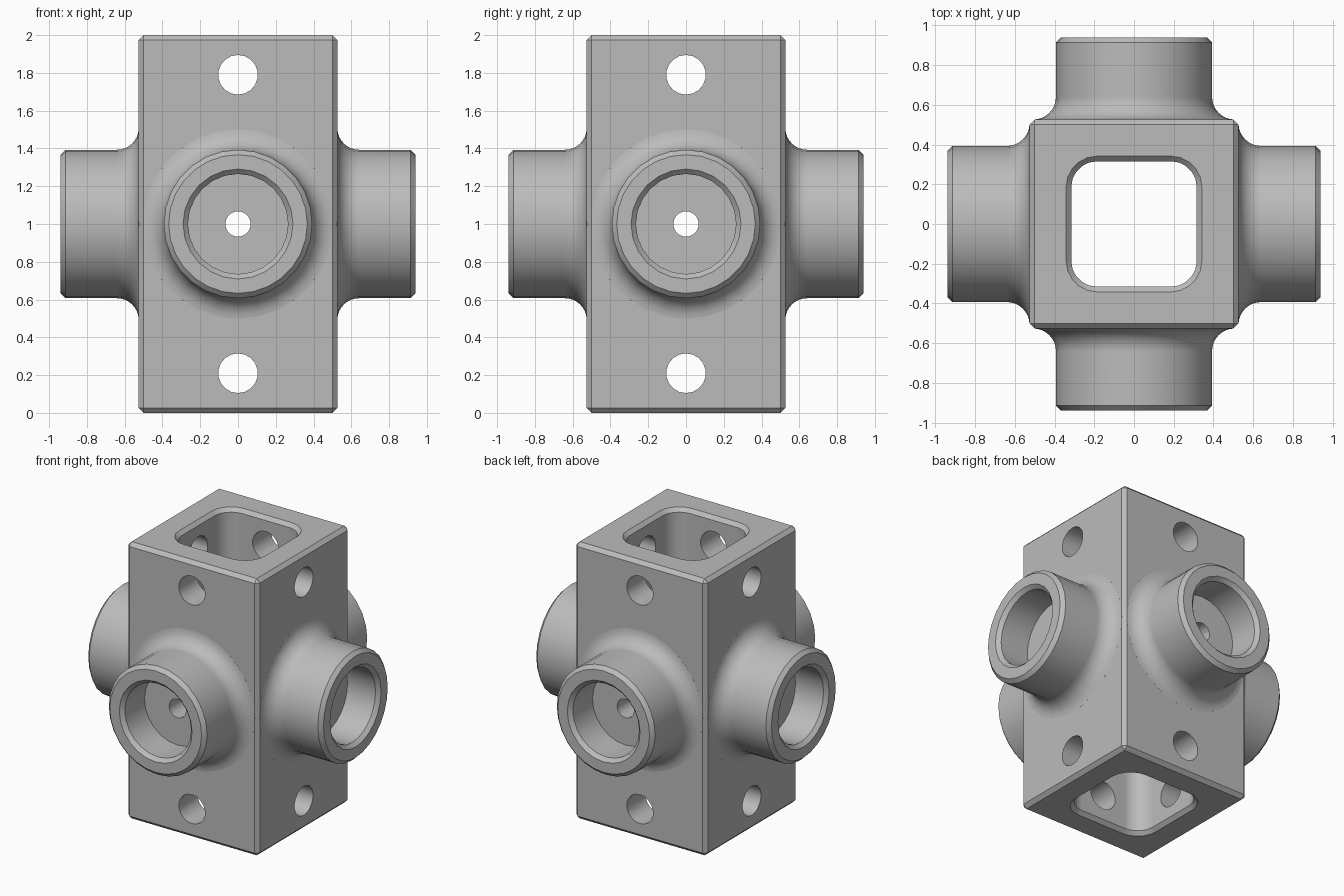
import bpy, bmesh, math
from mathutils import Matrix

cube = bpy.data.objects.get("Cube")
if cube:
    bpy.data.objects.remove(cube)

HALF, BEVEL, MID = 0.526, 0.026, 1.0
PIPE_R, PIPE_END, FILLET = 0.393, 0.94, 0.115
BORE_R, BORE_FLOOR, PILOT_R = 0.265, 0.69, 0.067
WELL, WELL_CORNER = 0.316, 0.13
HOLE_R, HOLE_OFFSET = 0.105, 0.79

metal = bpy.data.materials.new("plain grey")
metal.use_nodes = True
grey = (0.5, 0.5, 0.5, 1)
metal.diffuse_color = grey
metal.node_tree.nodes["Principled BSDF"].inputs["Base Color"].default_value = grey


def make(name, bm):
    bmesh.ops.recalc_face_normals(bm, faces=bm.faces)
    mesh = bpy.data.meshes.new(name)
    bm.to_mesh(mesh)
    bm.free()
    mesh.materials.append(metal)
    obj = bpy.data.objects.new(name, mesh)
    bpy.context.collection.objects.link(obj)
    return obj


def loft(name, rings, matrix=Matrix()):
    """Closed solid through a stack of equal point rings."""
    bm = bmesh.new()
    loops = [[bm.verts.new(matrix @ Matrix.Translation(p).translation) for p in ring] for ring in rings]
    n = len(loops[0])
    for a, b in zip(loops, loops[1:]):
        for i in range(n):
            j = (i + 1) % n
            bm.faces.new((a[i], a[j], b[j], b[i]))
    bm.faces.new(loops[0])
    bm.faces.new(loops[-1])
    return make(name, bm)


def lathe(name, profile, sides, matrix):
    """Revolve (radius, distance) pairs about the local z axis."""
    rings = [[(r * math.cos(math.tau * i / sides), r * math.sin(math.tau * i / sides), d)
              for i in range(sides)] for r, d in profile]
    return loft(name, rings, matrix)


def rounded_square(half, radius, z, steps=5):
    c = half - radius
    ring = []
    for q in range(4):
        centre = math.radians(45 + 90 * q)
        for s in range(steps + 1):
            a = math.radians(90 * (q + s / steps))
            ring.append((math.copysign(c, math.cos(centre)) + radius * math.cos(a),
                         math.copysign(c, math.sin(centre)) + radius * math.sin(a), z))
    return ring


def combine(target, tool, operation):
    tool.hide_render = True
    mod = target.modifiers.new(operation, "BOOLEAN")
    mod.operation, mod.solver, mod.object = operation, "EXACT", tool
    bpy.context.view_layer.objects.active = target
    bpy.ops.object.modifier_apply(modifier=mod.name)
    bpy.data.objects.remove(tool)


def outward(quarter, z=MID):
    """Local z turned to point out of one side of the block."""
    return (Matrix.Translation((0, 0, z)) @ Matrix.Rotation(quarter * math.pi / 2, 4, "Z")
            @ Matrix.Rotation(math.pi / 2, 4, "Y"))


# Chamfered block
bm = bmesh.new()
bmesh.ops.create_cube(bm, size=2, matrix=Matrix.Translation((0, 0, MID)) @ Matrix.Diagonal((HALF, HALF, 1, 1)))
bmesh.ops.bevel(bm, geom=bm.edges[:], offset=BEVEL, segments=1, affect="EDGES")
body = make("four_way_pipe_block", bm)

# Four pipe stubs with filleted roots
root = PIPE_R + FILLET - 0.001
profile = [(root, HALF - 0.1)]
for k in range(9):
    a = math.radians(3 + 87 * k / 8)
    profile.append((PIPE_R + FILLET * (1 - math.sin(a)), HALF + FILLET * (1 - math.cos(a))))
profile += [(PIPE_R, PIPE_END - BEVEL), (PIPE_R - BEVEL, PIPE_END)]
for q in range(4):
    combine(body, lathe("pipe_stub", profile, 28, outward(q)), "UNION")

# Square well through the full height, chamfered at both mouths
mouth = 2 * BEVEL
well = loft("well_cutter", [
    rounded_square(WELL + mouth, WELL_CORNER + mouth, -BEVEL),
    rounded_square(WELL, WELL_CORNER, BEVEL),
    rounded_square(WELL, WELL_CORNER, 2 - BEVEL),
    rounded_square(WELL + mouth, WELL_CORNER + mouth, 2 + BEVEL)])
combine(body, well, "DIFFERENCE")

# Stepped bores in the stubs
bore = [(PILOT_R, 0.2), (PILOT_R, BORE_FLOOR), (BORE_R, BORE_FLOOR),
        (BORE_R, PIPE_END - BEVEL), (BORE_R + mouth, PIPE_END + BEVEL)]
for q in range(4):
    combine(body, lathe("bore_cutter", bore, 24, outward(q)), "DIFFERENCE")

# Cross holes above and below the stubs
for z in (MID - HOLE_OFFSET, MID + HOLE_OFFSET):
    for q in range(2):
        combine(body, lathe("hole_cutter", [(HOLE_R, -1), (HOLE_R, 1)], 18, outward(q, z)), "DIFFERENCE")

# Smooth curves, crisp edges
bpy.ops.object.select_all(action="DESELECT")
body.select_set(True)
bpy.context.view_layer.objects.active = body
bpy.ops.object.shade_smooth_by_angle(angle=math.radians(30))
weighted = body.modifiers.new("weighted normals", "WEIGHTED_NORMAL")
weighted.keep_sharp = True
